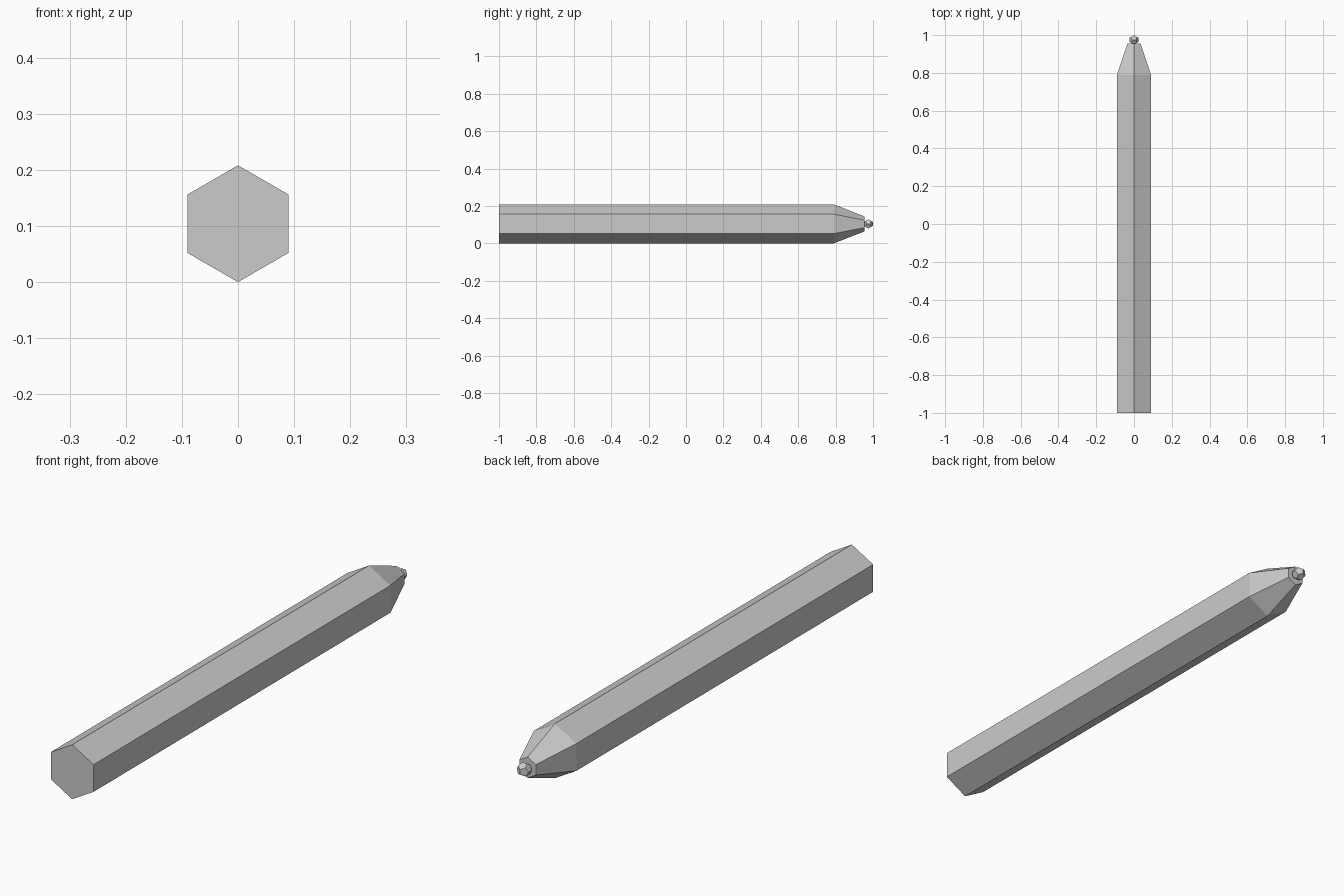
import bpy, bmesh
from math import cos, sin, pi, sqrt

cube = bpy.data.objects.get("Cube")
if cube:
    bpy.data.objects.remove(cube, do_unlink=True)

RADIUS = 0.104

grey = bpy.data.materials.new("plain grey")
grey.use_nodes = True
colour = (0.6, 0.6, 0.6, 1)
grey.diffuse_color = colour
grey.node_tree.nodes["Principled BSDF"].inputs["Base Color"].default_value = colour


def finish(bm, name):
    bmesh.ops.recalc_face_normals(bm, faces=bm.faces[:])
    mesh = bpy.data.meshes.new(name)
    bm.to_mesh(mesh)
    bm.free()
    mesh.materials.append(grey)
    obj = bpy.data.objects.new(name, mesh)
    bpy.context.collection.objects.link(obj)
    return obj


def hex_loft(name, sections):
    """Capped six-sided solid along y through (y, radius) sections."""
    bm = bmesh.new()
    rings = [[bm.verts.new((r * sin(i * pi / 3), y, RADIUS + r * cos(i * pi / 3)))
              for i in range(6)] for y, r in sections]
    for a, b in zip(rings, rings[1:]):
        for i in range(6):
            j = (i + 1) % 6
            bm.faces.new((a[i], a[j], b[j], b[i]))
    bm.faces.new(rings[0])
    bm.faces.new(rings[-1])
    return finish(bm, name)


def dodecahedron(name, centre, size):
    """Twelve-sided ball as the hull of a cube and three golden rectangles."""
    phi = (1 + sqrt(5)) / 2
    signs = (-1, 1)
    points = [(x, y, z) for x in signs for y in signs for z in signs]
    for a in signs:
        for b in signs:
            p, q = a * phi, b / phi
            points += [(0, p, q), (p, q, 0), (q, 0, p)]
    bm = bmesh.new()
    for p in points:
        bm.verts.new([c + size / phi * v for c, v in zip(centre, p)])
    bmesh.ops.convex_hull(bm, input=bm.verts[:])
    bmesh.ops.dissolve_limit(bm, angle_limit=0.05, verts=bm.verts[:], edges=bm.edges[:])
    return finish(bm, name)


# Six-sided barrel with tapered nose
hex_loft("barrel", [(-1, RADIUS), (0.79, RADIUS), (0.955, 0.04)])

# Faceted ball at the writing end
dodecahedron("writing_tip", (0, 0.975, RADIUS), 0.025)
